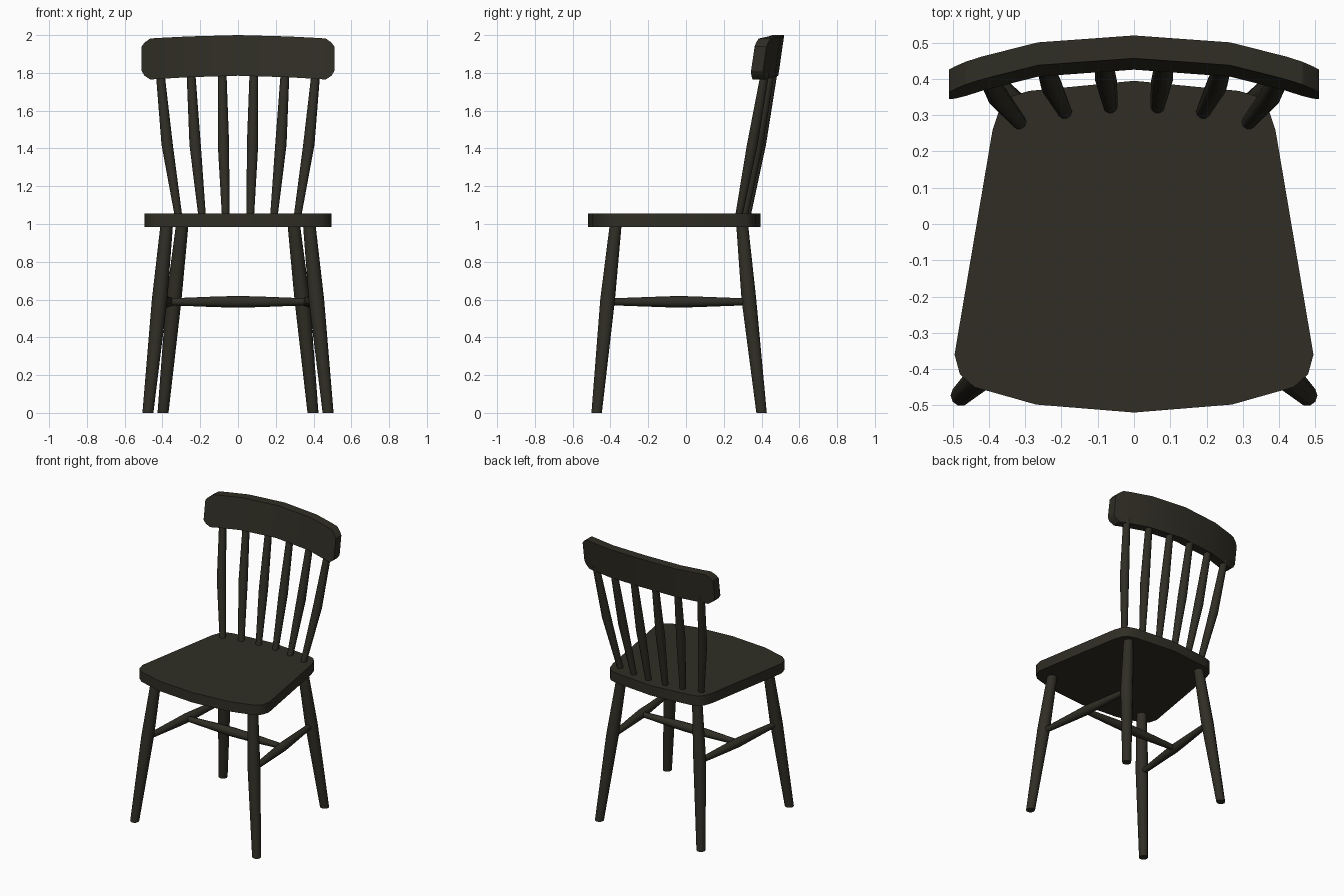
import bpy, bmesh, math
from mathutils import Vector

if "Cube" in bpy.data.objects:
    bpy.data.objects.remove(bpy.data.objects["Cube"])

wood = bpy.data.materials.new("dark olive wood")
wood.diffuse_color = (0.029, 0.027, 0.018, 1)
wood.use_nodes = True
wood.node_tree.nodes["Principled BSDF"].inputs["Base Color"].default_value = wood.diffuse_color


def finish(bm, name, angle=40):
    bmesh.ops.recalc_face_normals(bm, faces=bm.faces[:])
    me = bpy.data.meshes.new(name)
    bm.to_mesh(me)
    bm.free()
    me.materials.append(wood)
    me.shade_smooth()
    me.set_sharp_from_angle(angle=math.radians(angle))
    ob = bpy.data.objects.new(name, me)
    bpy.context.collection.objects.link(ob)
    return ob


def turned(name, stations, horizontal=False, sides=10):
    """Turned rod through (x, y, z, radius) stations."""
    bm = bmesh.new()
    axis = (Vector(stations[-1][:3]) - Vector(stations[0][:3])).normalized()
    if horizontal:
        u = Vector((0, 0, 1))
        v = axis.cross(u).normalized()
    else:
        u, v = Vector((1, 0, 0)), Vector((0, 1, 0))
    rings = []
    for x, y, z, r in stations:
        ring = []
        for i in range(sides):
            a = 2 * math.pi * i / sides
            ring.append(bm.verts.new(Vector((x, y, z)) + r * (u * math.cos(a) + v * math.sin(a))))
        rings.append(ring)
    for a, b in zip(rings, rings[1:]):
        for i in range(sides):
            j = (i + 1) % sides
            bm.faces.new((a[i], a[j], b[j], b[i]))
    bm.faces.new(rings[0])
    bm.faces.new(rings[-1])
    return finish(bm, name)


# Seat: half outline mirrored, extruded upward
half = [(0, -0.52), (0.27, -0.498), (0.44, -0.45), (0.48, -0.415), (0.495, -0.36),
        (0.39, 0.26), (0.37, 0.32), (0.345, 0.35), (0.29, 0.367), (0, 0.395)]
outline = half + [(-x, y) for x, y in half[-2:0:-1]]
bm = bmesh.new()
face = bm.faces.new([bm.verts.new((x, y, 0.985)) for x, y in outline])
ext = bmesh.ops.extrude_face_region(bm, geom=[face])
for v in ext["geom"]:
    if isinstance(v, bmesh.types.BMVert):
        v.co.z = 1.055
finish(bm, "seat")

# Crest rail: curved, leaning board built from columns (x, bottom, top, y offset)
cols = [(0, 1.785, 2.0, 0), (0.265, 1.777, 1.993, -0.018), (0.42, 1.768, 1.985, -0.056),
        (0.465, 1.765, 1.982, -0.07), (0.495, 1.785, 1.96, -0.08), (0.51, 1.81, 1.94, -0.085)]
cols = [(-x, b, t, y) for x, b, t, y in cols[:0:-1]] + cols
bm = bmesh.new()
rings = []
for x, b, t, dy in cols:
    back = lambda z: 0.488 + 0.032 * (z - 1.78) / 0.22 + dy
    rings.append([bm.verts.new(p) for p in (
        (x, back(b) - 0.063, b), (x, back(b), b), (x, back(t), t), (x, back(t) - 0.063, t))])
for a, b in zip(rings, rings[1:]):
    for i in range(4):
        j = (i + 1) % 4
        bm.faces.new((a[i], a[j], b[j], b[i]))
bm.faces.new(rings[0])
bm.faces.new(rings[-1])
finish(bm, "crest_rail", 30)

for s, side in ((-1, "left"), (1, "right")):
    # Legs
    turned(f"front_leg_{side}", [(s * 0.477, -0.473, 0, 0.029), (s * 0.415, -0.415, 0.6, 0.041),
                                 (s * 0.377, -0.372, 1.0, 0.033)])
    turned(f"rear_leg_{side}", [(s * 0.397, 0.4, 0, 0.029), (s * 0.34, 0.333, 0.6, 0.041),
                                (s * 0.295, 0.297, 1.0, 0.033)])
    # Side stretchers
    turned(f"side_stretcher_{side}", [(s * 0.415, -0.41, 0.588, 0.018), (s * 0.386, -0.13, 0.588, 0.028),
                                      (s * 0.378, -0.04, 0.588, 0.031), (s * 0.368, 0.06, 0.588, 0.028),
                                      (s * 0.34, 0.33, 0.588, 0.018)], True)
    # Back spindles
    for n, (xb, xm, xt, y) in enumerate(((0.065, 0.077, 0.084, 0.325), (0.19, 0.227, 0.249, 0.31),
                                         (0.315, 0.375, 0.412, 0.281))):
        turned(f"spindle_{side}_{n + 1}", [(s * xb, y - 0.002, 1.04, 0.020), (s * xm, y + 0.07, 1.42, 0.030),
                                           (s * xt, y + 0.137, 1.8, 0.023)])

# Cross stretcher
turned("cross_stretcher", [(-0.375, -0.04, 0.588, 0.018), (-0.12, -0.04, 0.588, 0.028), (0, -0.04, 0.588, 0.031),
                           (0.12, -0.04, 0.588, 0.028), (0.375, -0.04, 0.588, 0.018)], True)
